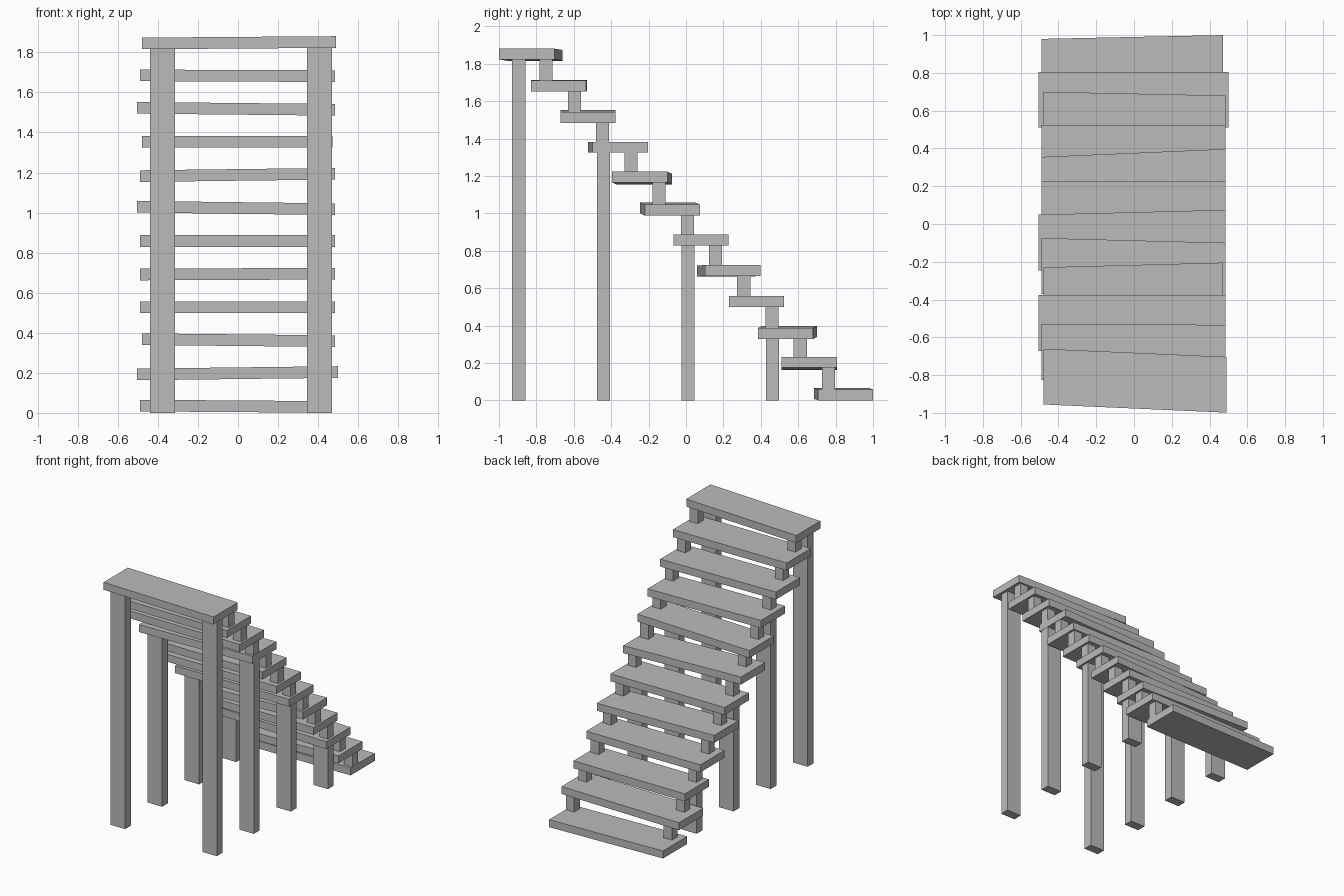
import bpy
import bmesh

if "Cube" in bpy.data.objects:
    bpy.data.objects.remove(bpy.data.objects["Cube"], do_unlink=True)

# Single plain grey
grey = bpy.data.materials.new("plain_grey")
grey.use_nodes = True
colour = (0.5, 0.5, 0.5, 1)
grey.diffuse_color = colour
grey.node_tree.nodes["Principled BSDF"].inputs["Base Color"].default_value = colour


def box(name, low, high, skew_y=0, skew_z=0):
    """Box between two corners; its right end is skewed in y and z against its left."""
    bm = bmesh.new()
    bmesh.ops.create_cube(bm, size=1)
    for v in bm.verts:
        side = v.co.x
        for axis in range(3):
            middle = (low[axis] + high[axis]) / 2
            v.co[axis] = middle + v.co[axis] * (high[axis] - low[axis])
        v.co.y += side * skew_y
        v.co.z += side * skew_z
    mesh = bpy.data.meshes.new(name)
    bm.to_mesh(mesh)
    bm.free()
    mesh.materials.append(grey)
    obj = bpy.data.objects.new(name, mesh)
    bpy.context.collection.objects.link(obj)
    return obj


RISE = 0.165
FIRST_TOP = 0.062
THICK = 0.058
DEPTH = 0.295
MIDDLE_X = 0.0155
SINK = 0.02


def tread_top(step):
    return FIRST_TOP + RISE * step


# Uneven treads, bottom to top: left x, right x, back y, skew in y, skew in z
treads = [
    (-.49, .47, .99, .02, -.007),
    (-.505, .5, .806, 0, .012),
    (-.48, .485, .69, -.02, -.01),
    (-.49, .485, .525, 0, 0),
    (-.49, .485, .376, .042, .004),
    (-.49, .485, .228, 0, 0),
    (-.505, .485, .062, .025, -.012),
    (-.49, .485, -.087, -.025, .012),
    (-.48, .472, -.217, .025, 0),
    (-.505, .485, -.377, 0, -.01),
    (-.49, .485, -.532, -.004, -.004),
    (-.48, .49, -.682, -.043, .007),
]
for step, (left, right, back, skew_y, skew_z) in enumerate(treads):
    top = tread_top(step)
    box(f"tread_{step + 1}", (left, back - DEPTH, top - THICK), (right, back, top),
        skew_y, skew_z)

for side, label in ((-1, "right"), (1, "left")):
    # Small square spacers between neighbouring treads
    x = MIDDLE_X + side * 0.418
    for step in range(len(treads) - 1):
        y = 0.762 - 0.151 * step
        box(f"{label}_spacer_{step + 1}",
            (x - .035, y - .035, tread_top(step) - SINK),
            (x + .035, y + .035, tread_top(step + 1) - THICK + SINK))

    # Posts to the ground under every third tread
    x = MIDDLE_X + side * 0.392
    for number, step in enumerate(range(2, len(treads), 3)):
        y = 0.462 - 0.452 * number
        box(f"{label}_post_{number + 1}",
            (x - .062, y - .035, 0),
            (x + .062, y + .035, tread_top(step) - THICK + SINK))
